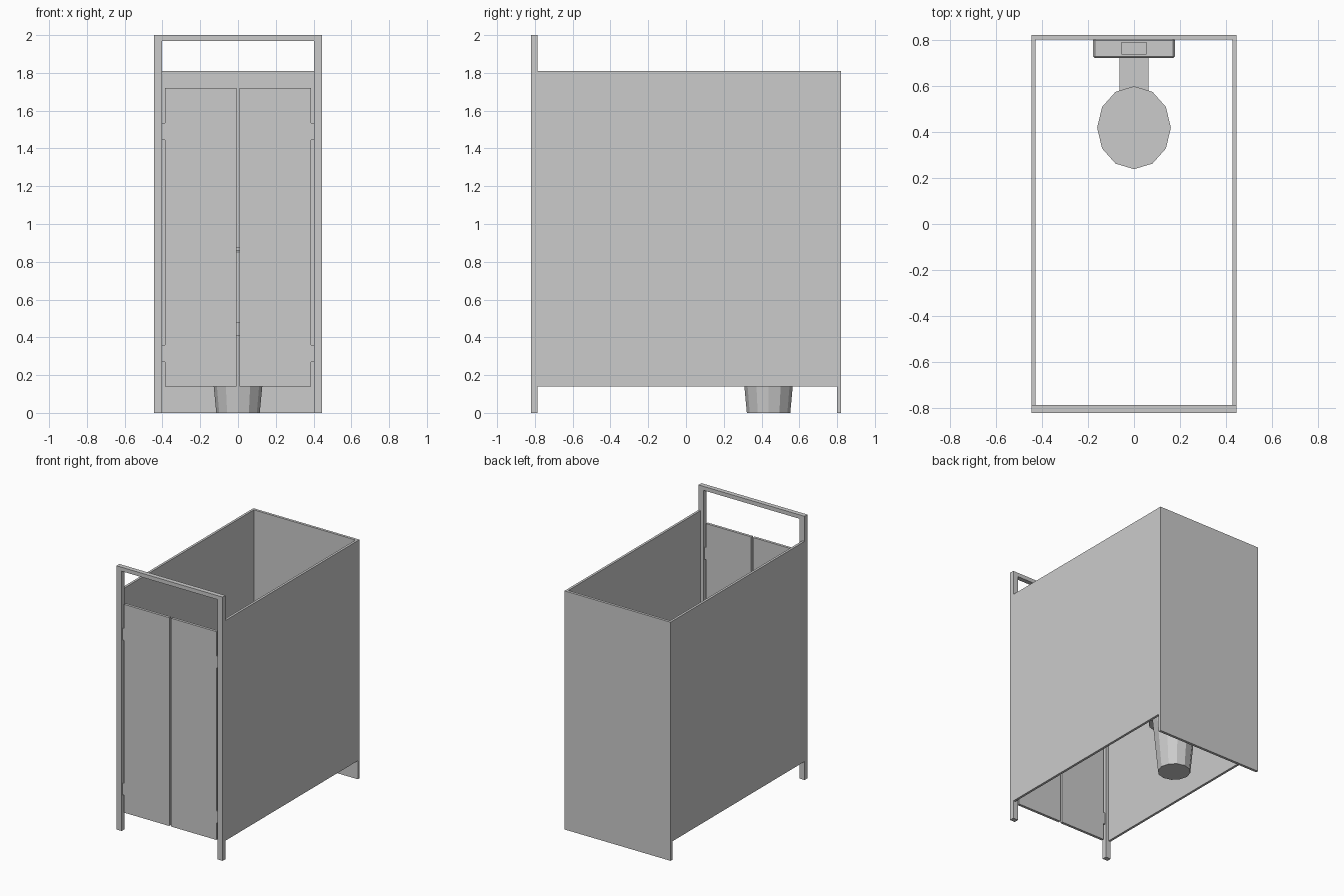
import bpy, bmesh, math

if "Cube" in bpy.data.objects:
    bpy.data.objects.remove(bpy.data.objects["Cube"])


def finish(name, bm):
    bmesh.ops.recalc_face_normals(bm, faces=bm.faces)
    mesh = bpy.data.meshes.new(name)
    bm.to_mesh(mesh)
    bm.free()
    obj = bpy.data.objects.new(name, mesh)
    bpy.context.collection.objects.link(obj)
    return obj


def box(name, x, y, z, bevel=0):
    """Box from (min, max) ranges, with an optional one-segment bevel."""
    bm = bmesh.new()
    bmesh.ops.create_cube(bm, size=1)
    for v in bm.verts:
        v.co = [(r[0] + r[1]) / 2 + c * (r[1] - r[0]) for r, c in zip((x, y, z), v.co)]
    obj = finish(name, bm)
    if bevel:
        mod = obj.modifiers.new("bevel", 'BEVEL')
        mod.width = bevel
        mod.segments = 1
    return obj


def loft(name, rings, sides=12):
    """Closed stack of elliptical rings: (centre y, radius x, radius y, z)."""
    bm = bmesh.new()
    loops = []
    for cy, rx, ry, z in rings:
        angles = [2 * math.pi * i / sides for i in range(sides)]
        loops.append([bm.verts.new((rx * math.cos(a), cy + ry * math.sin(a), z)) for a in angles])
    for low, high in zip(loops, loops[1:]):
        for i in range(sides):
            j = (i + 1) % sides
            bm.faces.new((low[i], low[j], high[j], high[i]))
    bm.faces.new(loops[0][::-1])
    bm.faces.new(loops[-1])
    return finish(name, bm)


# Parts repeated on the left and right
for side, s in (("left", -1), ("right", 1)):
    def span(a, b):
        return tuple(sorted((s * a, s * b)))

    box(side + "_front_post", span(0.402, 0.445), (-0.82, -0.785), (0, 1.97))
    box(side + "_side_wall", span(0.427, 0.445), (-0.785, 0.80), (0.14, 1.81))
    box(side + "_door", span(0.008, 0.387), (-0.812, -0.792), (0.14, 1.72))
    for level, z in (("lower", 0.27), ("upper", 0.445 + 1.0)):
        box(f"{side}_{level}_hinge", span(0.387, 0.402), (-0.81, -0.794), (z, z + 0.09))

# Frame top and back wall
box("frame_top_bar", (-0.445, 0.445), (-0.82, -0.785), (1.97, 2.0))
box("back_wall", (-0.445, 0.445), (0.80, 0.82), (0, 1.81))

# Toilet
loft("toilet_bowl", [(0.437, 0.115, 0.115, 0), (0.437, 0.155, 0.153, 0.41)])
loft("toilet_seat", [(0.418, 0.16, 0.18, 0.41), (0.418, 0.16, 0.18, 0.48)])
box("toilet_neck", (-0.063, 0.063), (0.52, 0.74), (0.30, 0.45))
box("cistern", (-0.178, 0.178), (0.72, 0.805), (0.43, 0.86), bevel=0.008)
box("flush_button", (-0.055, 0.055), (0.735, 0.79), (0.85, 0.875))
